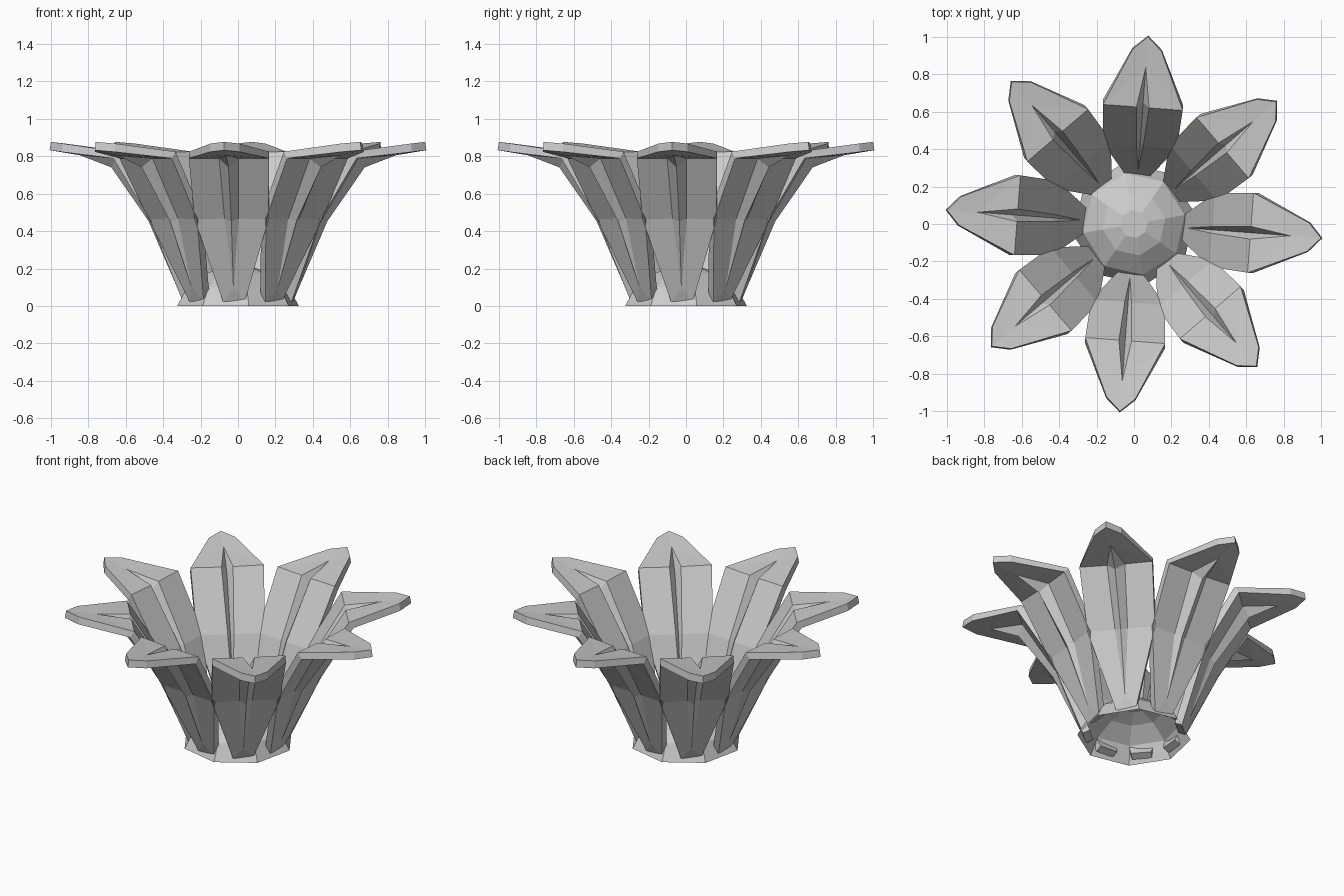
import bpy, math

if "Cube" in bpy.data.objects:
    bpy.data.objects.remove(bpy.data.objects["Cube"])


def make_object(name, verts, faces):
    mesh = bpy.data.meshes.new(name)
    mesh.from_pydata(verts, [], faces)
    mesh.update()
    obj = bpy.data.objects.new(name, mesh)
    bpy.context.collection.objects.link(obj)
    return obj


# Flower centre: open octagonal dome
SIDES = 8
rings = [(0.33, 0.0), (0.275, 0.10), (0.17, 0.175), (0.075, 0.21)]
verts, faces = [], []
for r, z in rings:
    for i in range(SIDES):
        a = math.radians(10 + 360 * i / SIDES)
        verts.append((r * math.cos(a), r * math.sin(a), z))
for k in range(len(rings) - 1):
    for i in range(SIDES):
        j = (i + 1) % SIDES
        faces.append((k * SIDES + i, k * SIDES + j,
                      (k + 1) * SIDES + j, (k + 1) * SIDES + i))
faces.append([(len(rings) - 1) * SIDES + i for i in range(SIDES)])
make_object("flower_centre", verts, faces)

# Petal half: points along +x, one side described as (radius, half width, height)
centre = {
    "start": (0.285, 0, 0.115), "mid": (0.44, 0, 0.475),
    "bend": (0.65, 0, 0.775), "end": (0.84, 0, 0.85), "tip": (1.003, 0, 0.877),
}
side = {
    "base": (0.25, 0.058, 0.04), "edge_mid": (0.42, 0.198, 0.485),
    "edge_bend": (0.625, 0.214, 0.825), "edge_tip": (0.932, 0.077, 0.868),
    "rib_mid": (0.42, 0.018, 0.485), "rib_bend": (0.625, 0.034, 0.822),
}
half_faces = [
    ("base", "start", "rib_mid", "edge_mid"),
    ("edge_mid", "rib_mid", "rib_bend", "edge_bend"),
    ("edge_bend", "rib_bend", "end"),
    ("edge_bend", "end", "tip", "edge_tip"),
    ("start", "mid", "rib_mid"),
    ("rib_mid", "mid", "bend", "rib_bend"),
    ("rib_bend", "bend", "end"),
]

# Mirror the half across the rib
verts = list(centre.values())
index = {(n, s): i for i, n in enumerate(centre) for s in (1, -1)}
for n, (x, y, z) in side.items():
    for s in (1, -1):
        index[(n, s)] = len(verts)
        verts.append((x, s * y, z))
faces = []
for f in half_faces:
    faces.append([index[(n, 1)] for n in f])
    faces.append([index[(n, -1)] for n in reversed(f)])
faces.append([index[("base", 1)], index[("base", -1)], index[("start", 1)]])

# Eight thick petals around the centre
for k in range(8):
    petal = make_object(f"petal_{k + 1}", verts, faces)
    petal.rotation_euler.z = math.radians(-4.3 + 45 * k)
    solid = petal.modifiers.new("thickness", "SOLIDIFY")
    solid.thickness = 0.045
    solid.offset = -1
